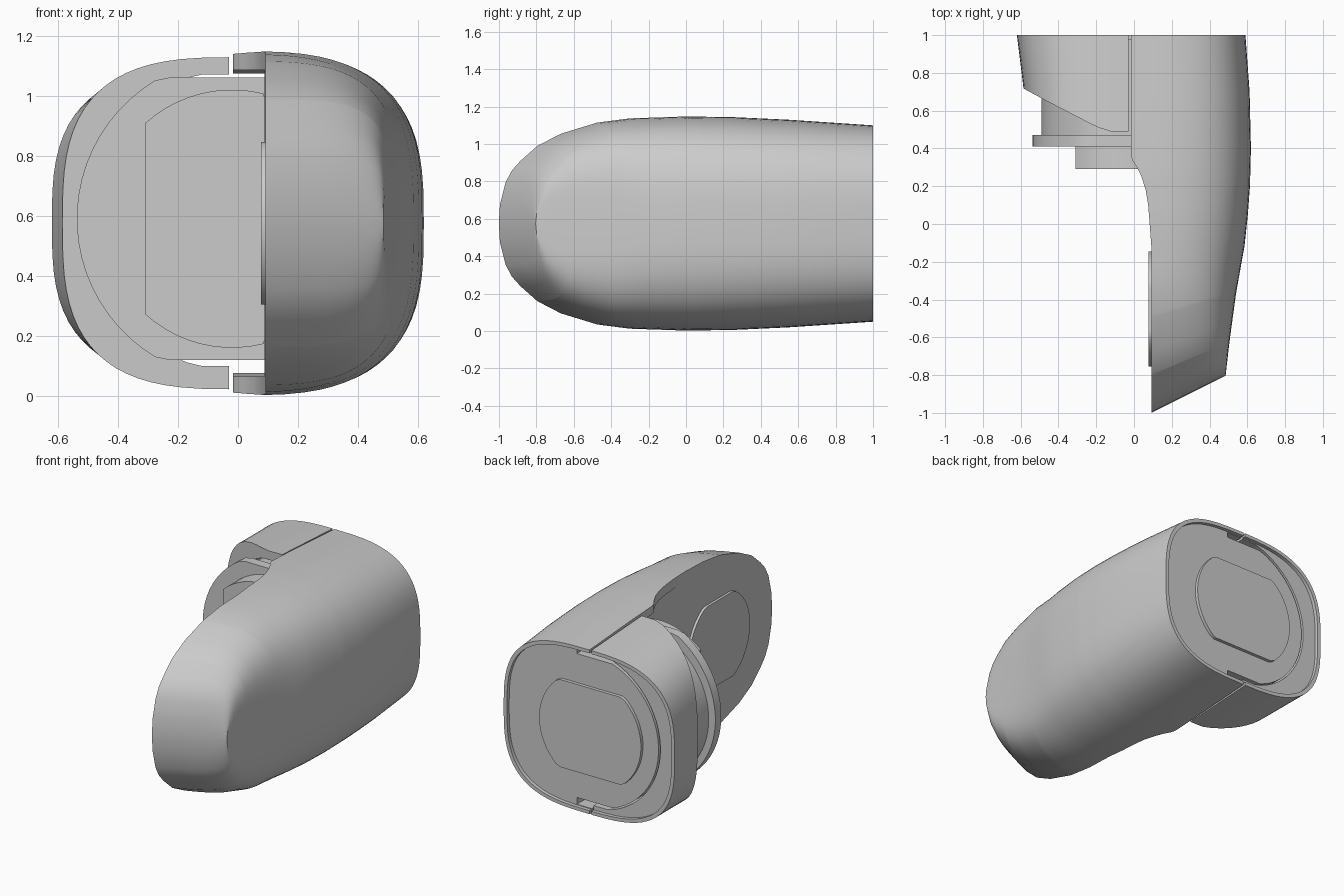
import bpy, bmesh
from math import acos, cos, sin, pi

if "Cube" in bpy.data.objects:
    bpy.data.objects.remove(bpy.data.objects["Cube"])

ZC = 0.575  # mid height of the casing


def interp(table, v):
    """Piecewise linear lookup in a list of (key, value)."""
    if v <= table[0][0]:
        return table[0][1]
    for (a, fa), (b, fb) in zip(table, table[1:]):
        if v <= b:
            return fa + (fb - fa) * (v - a) / (b - a)
    return table[-1][1]


def loft(name, rings):
    """Closed solid through rings of equal point count."""
    bm = bmesh.new()
    vs = [[bm.verts.new(p) for p in r] for r in rings]
    n = len(vs[0])
    for a, b in zip(vs, vs[1:]):
        for i in range(n):
            j = (i + 1) % n
            bm.faces.new((a[i], a[j], b[j], b[i]))
    bm.faces.new(vs[0])
    bm.faces.new(vs[-1])
    bmesh.ops.recalc_face_normals(bm, faces=bm.faces)
    me = bpy.data.meshes.new(name)
    bm.to_mesh(me)
    bm.free()
    ob = bpy.data.objects.new(name, me)
    bpy.context.collection.objects.link(ob)
    return ob


def section(w, h, n, cut, count=36):
    """Superellipse arc (x, z) running from the cut plane round to it again."""
    q = cut / w
    t0 = acos((abs(q) ** (n / 2)) * (1 if q > 0 else -1))
    pts = []
    for i in range(count + 1):
        t = t0 * (1 - 2 * i / count)
        c, s = cos(t), sin(t)
        x = w * abs(c) ** (2 / n) * (1 if c > 0 else -1)
        z = h * abs(s) ** (2 / n) * (1 if s > 0 else -1)
        pts.append((x, ZC + z))
    return pts


def clipped_circle(r, u0, v0, umin, umax, vhalf, count=64):
    """Circle with flats: u is clamped to a range, v to +-vhalf."""
    out = []
    for i in range(count):
        a = 2 * pi * (i + .5) / count
        u = min(max(u0 + r * cos(a), umin), umax)
        v = v0 + min(max(r * sin(a), -vhalf), vhalf)
        if not out or abs(u - out[-1][0]) + abs(v - out[-1][1]) > 1e-5:
            out.append((u, v))
    return out


def disc_y(name, pts, y0, y1):
    return loft(name, [[(x, y, z) for x, z in pts] for y in (y0, y1)])


def disc_x(name, pts, x0, x1):
    return loft(name, [[(x, y, z) for y, z in pts] for x in (x0, x1)])


def cut(ob, tool):
    m = ob.modifiers.new("cut", 'BOOLEAN')
    m.operation, m.solver, m.object = 'DIFFERENCE', 'EXACT', tool
    bpy.context.view_layer.objects.active = ob
    bpy.ops.object.modifier_apply(modifier=m.name)


# outlines of the main shell along its length
WIDTH = [(-1, .485), (-.8, .505), (-.5, .54), (-.2, .585), (0, .602),
         (.2, .614), (.4, .619), (.7, .612), (1, .59)]
HEIGHT = [(-1, .015), (-.995, .1), (-.965, .22), (-.93, .285), (-.885, .335),
          (-.795, .415), (-.67, .48), (-.475, .54), (-.3, .563), (0, .573),
          (.25, .569), (.55, .555), (1, .525)]
INNER = [(-.12, .092), (0, .083), (.1, .075), (.18, .062), (.25, .04),
         (.3, .015), (.34, -.01), (.37, -.017)]
POWER = [(-1, 6), (-.7, 4), (-.3, 3)]

# main shell: right half, with a slanted front end
stations = sorted({k for t in (WIDTH, HEIGHT, INNER) for k, _ in t})
rings = []
for s in stations:
    fade = min(1, max(0, (.2 - s) / 1.2))
    sec = section(interp(WIDTH, s), interp(HEIGHT, s), interp(POWER, s), interp(INNER, s))
    rings.append([(x, s + .5 * max(0, x - .092) * fade, z) for x, z in sec])
shell = loft("main_shell", rings)

# cavity behind the inner face, open to the back
cavity = disc_x("cavity_cutter",
                [(-.1, ZC - .51), (.5, ZC - .51), (1.1, ZC - .495),
                 (1.1, ZC + .495), (.5, ZC + .51), (-.1, ZC + .51)], -.3, .0885)

# collar: short left half with a diagonal front edge
DIAG = [(-.59, .72), (-.47, .655), (-.2, .515), (-.13, .49)]
rings = []
for k in range(6):
    t = k / 5
    sec = section(.585 + .035 * t, .553 - .028 * t, 3, .03)
    rings.append([(-x, interp(DIAG, -x) * (1 - t) + t, z) for x, z in sec])
collar = loft("collar", rings)
bore = disc_y("bore_cutter", clipped_circle(.503, 0, ZC + .01, -1, 1, .485), .3, 1.2)

# shallow rim recess around the whole back
rim = [p for p in section(.567, .503, 3, .001)]
left = [(-x, z) for x, z in section(.597, .503, 3, .001)][::-1]
recess = disc_y("recess_cutter", rim + left, .977, 1.1)

cut(shell, cavity)
cut(shell, recess)
cut(collar, bore)
cut(collar, recess)
for c in (cavity, bore, recess):
    bpy.data.objects.remove(c)

# stepped plug between the halves
Z = .59
parts = [
    shell, collar,
    disc_y("plug_neck", clipped_circle(.49, 0, Z - .01, -1, .088, .46), .46, .977),
    disc_y("plug_flange", clipped_circle(.537, 0, Z, -1, .088, .47), .41, .47),
    disc_y("plug_boss", clipped_circle(.43, -.02, Z, -.31, .088, .43), .29, .415),
    # raised pads on the back and on the inner face
    disc_y("back_pad", clipped_circle(.36, -.02, ZC, -1, 1, .28), .96, .998),
    disc_x("inner_pad", clipped_circle(.305, -.45, ZC, -2, 2, .27), .076, .11),
]

bpy.ops.object.select_all(action='DESELECT')
for ob in parts:
    ob.select_set(True)
bpy.context.view_layer.objects.active = shell
bpy.ops.object.shade_smooth_by_angle(angle=.5)
